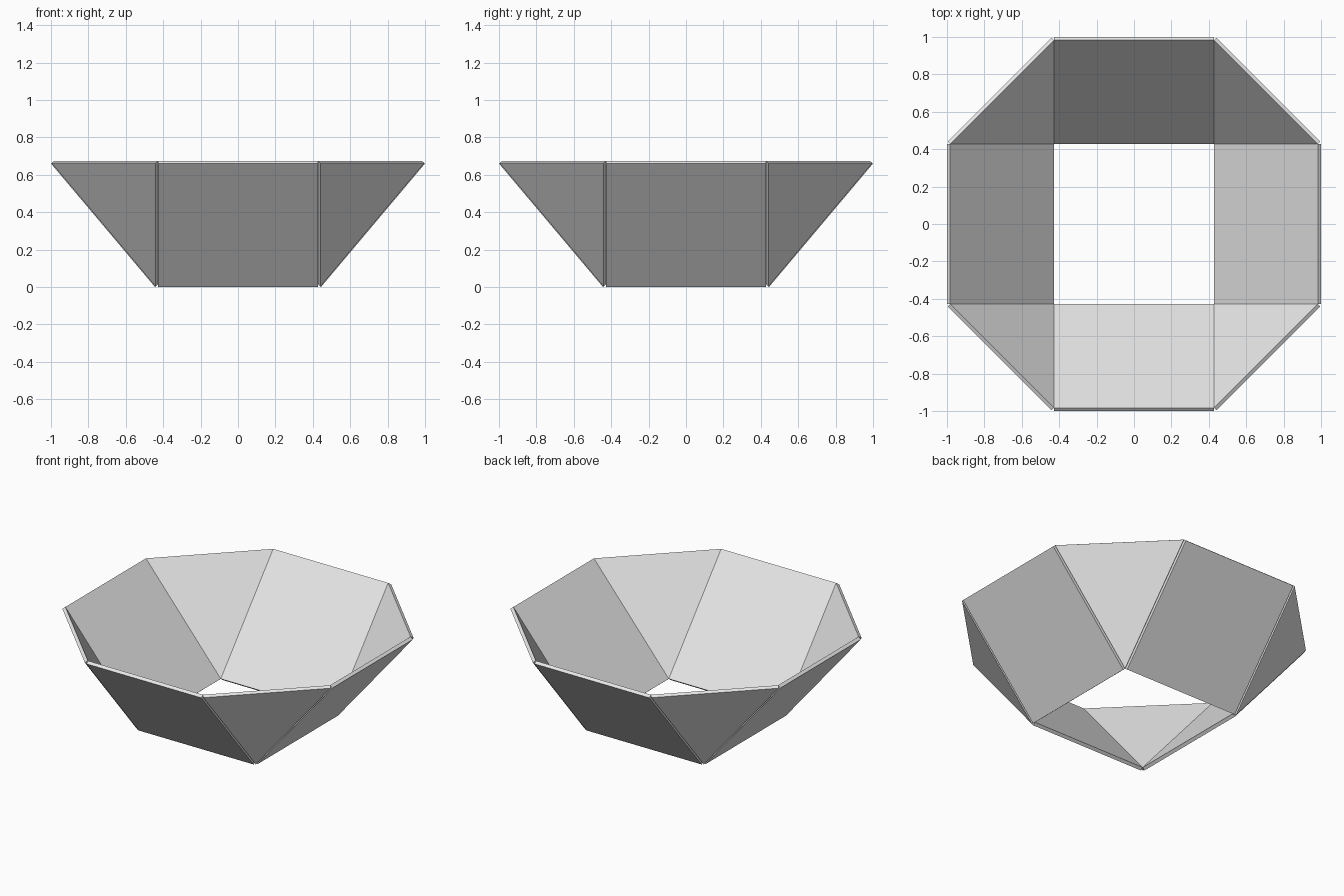
import bpy
from math import pi
from mathutils import Vector, Matrix

cube = bpy.data.objects.get("Cube")
if cube:
    bpy.data.objects.remove(cube)

HALF = 0.427          # half width of the square opening
RIM = 0.983           # distance of the inner rim from the centre
LOW, HIGH = 0.014, 0.674
THICK = 0.022

grey = bpy.data.materials.new("light_grey")
grey.use_nodes = True
grey.diffuse_color = (0.8, 0.8, 0.8, 1)
grey.node_tree.nodes["Principled BSDF"].inputs["Base Color"].default_value = grey.diffuse_color


def slab(name, inner, turn):
    """Flat panel whose inner outline is thickened outwards, turned about z."""
    spin = Matrix.Rotation(turn, 3, 'Z')
    inner = [Vector(p) for p in inner]
    normal = (inner[1] - inner[0]).cross(inner[2] - inner[0]).normalized()
    if normal.z > 0:
        normal = -normal
        inner.reverse()
    n = len(inner)
    verts = [spin @ p for p in inner] + [spin @ (p + normal * THICK) for p in inner]
    faces = [list(range(n))[::-1], list(range(n, 2 * n))]
    faces += [(i, (i + 1) % n, n + (i + 1) % n, n + i) for i in range(n)]
    mesh = bpy.data.meshes.new(name)
    mesh.from_pydata(verts, [], faces)
    mesh.materials.append(grey)
    bpy.context.collection.objects.link(bpy.data.objects.new(name, mesh))


# Sloping side panels and the triangular corner panels between them
side = [(-HALF, -HALF, LOW), (HALF, -HALF, LOW), (HALF, -RIM, HIGH), (-HALF, -RIM, HIGH)]
corner = [(HALF, -HALF, LOW), (RIM, -HALF, HIGH), (HALF, -RIM, HIGH)]
sides = ("front", "left", "back", "right")
corners = ("front_left", "back_left", "back_right", "front_right")
for i in range(4):
    slab(sides[i] + "_panel", side, i * pi / 2)
    slab(corners[i] + "_corner_panel", corner, i * pi / 2)
